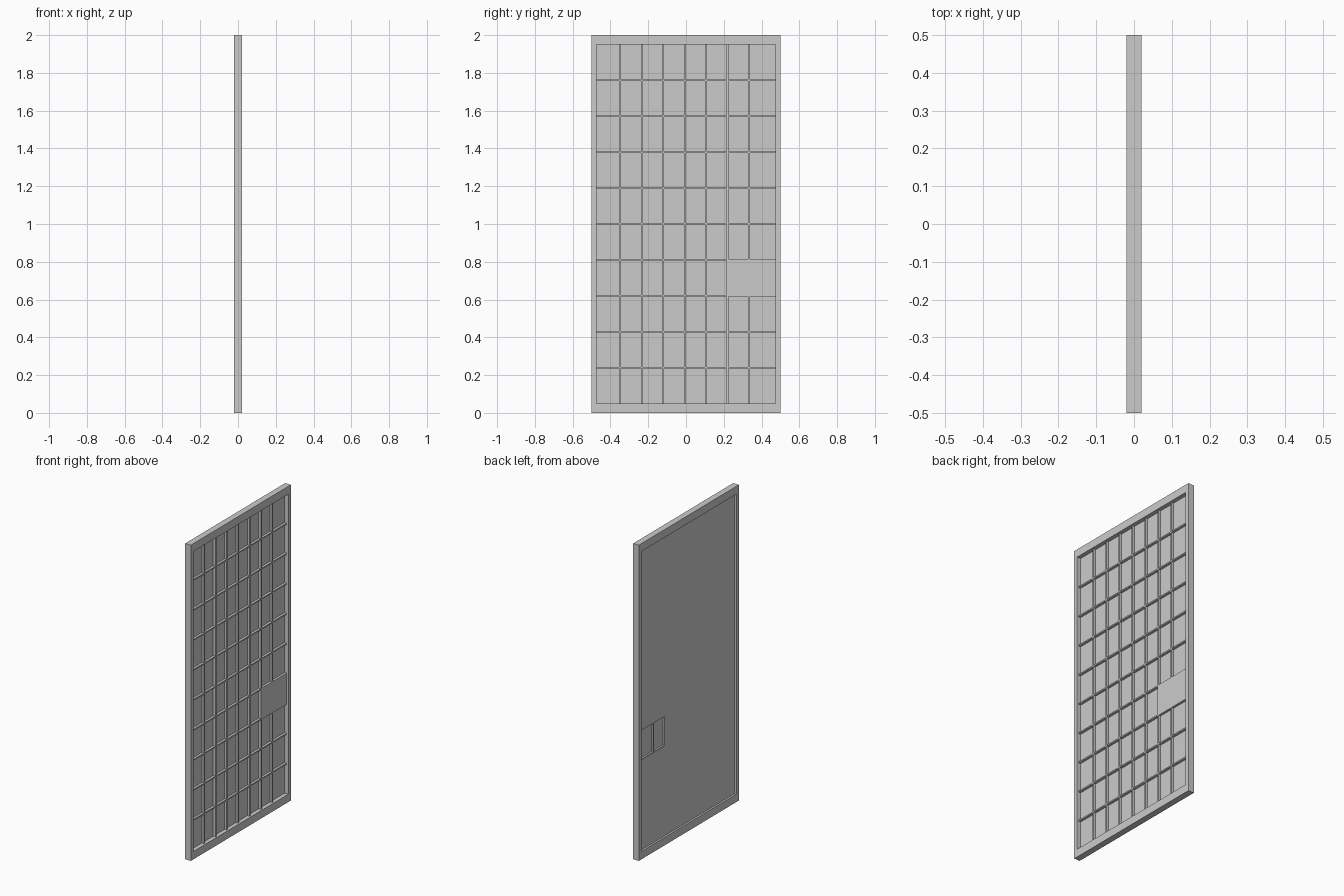
import bpy

cube = bpy.data.objects.get("Cube")
if cube:
    bpy.data.objects.remove(cube, do_unlink=True)

grey = bpy.data.materials.new("plain_grey")
grey.use_nodes = True
colour = (0.6, 0.6, 0.6, 1)
grey.diffuse_color = colour
grey.node_tree.nodes["Principled BSDF"].inputs["Base Color"].default_value = colour


def box(name, xs, ys, zs):
    """Axis-aligned box given its extent on each axis."""
    spans = (xs, ys, zs)
    bpy.ops.mesh.primitive_cube_add(size=1, location=[(a + b) / 2 for a, b in spans])
    ob = bpy.context.object
    ob.name = name
    ob.scale = [b - a for a, b in spans]
    bpy.ops.object.transform_apply(location=False, rotation=False, scale=True)
    ob.data.materials.append(grey)
    return ob


half_t, half_w, height = 0.02, 0.5, 2.0
in_y, low, high = 0.475, 0.05, 1.95
back, paper_front, bar_front = -0.008, -0.006, 0.009
bar_y, bar_z = 0.005, 0.004
columns = [-0.348 + 0.1137 * i for i in range(7)]
rows = [low + 0.19 * i for i in range(1, 10)]
depth = (-half_t, half_t)

# Outer frame: two stiles and two rails
for side, s in (("right", -1), ("left", 1)):
    box("stile_" + side, depth, sorted((s * in_y, s * half_w)), (0, height))
box("bottom_rail", depth, (-in_y, in_y), (0, low))
box("top_rail", depth, (-in_y, in_y), (high, height))

# Backing sheet, open behind the hand pull
pull_y, pull_z = (columns[5] + bar_y, in_y), (rows[2], rows[3])
sheet = (back, paper_front)
box("sheet_lower", sheet, (-in_y, in_y), (low, pull_z[0]))
box("sheet_upper", sheet, (-in_y, in_y), (pull_z[1], high))
box("sheet_middle", sheet, (-in_y, pull_y[0]), pull_z)

# Lattice
lattice = (paper_front, bar_front)
for y in columns:
    box("lattice_upright", lattice, (y - bar_y, y + bar_y), (low, high))
for z in rows:
    box("lattice_crossbar", lattice, (-in_y, in_y), (z - bar_z, z + bar_z))

# Hand pull: two plates flush with the lattice, hollow at the rear
for y0, y1 in ((columns[5], columns[6]), (columns[6], in_y)):
    box("pull_plate", (bar_front - 0.004, bar_front), (y0 + bar_y, y1 - (bar_y if y1 < in_y else 0)),
        (pull_z[0] + bar_z, pull_z[1] - bar_z))
